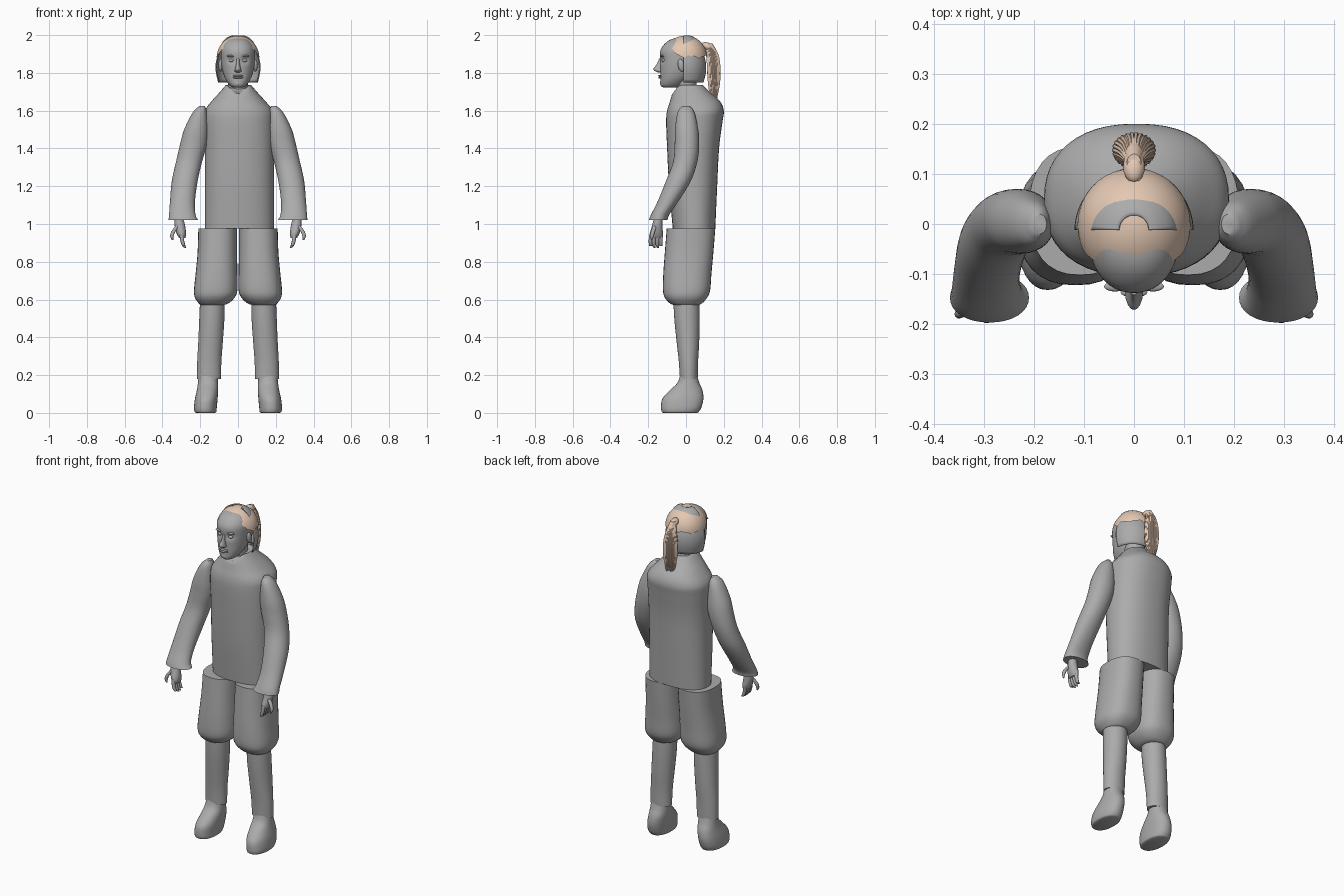
import bpy, bmesh, math, random
from mathutils import Vector, Matrix

random.seed(4)
old = bpy.data.objects.get("Cube")
if old:
    bpy.data.objects.remove(old, do_unlink=True)


def material(name, rgb):
    m = bpy.data.materials.new(name)
    m.use_nodes = True
    m.diffuse_color = (*rgb, 1)
    bsdf = m.node_tree.nodes["Principled BSDF"]
    bsdf.inputs["Base Color"].default_value = (*rgb, 1)
    bsdf.inputs["Roughness"].default_value = 0.7
    return m


GREY = material("plain grey", (0.41, 0.41, 0.41))
TAN = material("pale tan", (0.78, 0.58, 0.45))


def finish(name, bm, mat, angle=50):
    bmesh.ops.recalc_face_normals(bm, faces=bm.faces)
    me = bpy.data.meshes.new(name)
    bm.to_mesh(me)
    bm.free()
    me.materials.append(mat)
    me.shade_smooth()
    me.set_sharp_from_angle(angle=math.radians(angle))
    ob = bpy.data.objects.new(name, me)
    bpy.context.collection.objects.link(ob)
    return ob


def skin(bm, rows, closed=True, caps=True):
    """Join rows of points with quads."""
    grid = [[bm.verts.new(p) for p in row] for row in rows]
    n = len(grid[0])
    for a, b in zip(grid, grid[1:]):
        for i in range(n if closed else n - 1):
            j = (i + 1) % n
            bm.faces.new((a[i], a[j], b[j], b[i]))
    if caps:
        bm.faces.new(grid[0])
        bm.faces.new(grid[-1])


def smooth_path(keys, steps):
    """Catmull-Rom samples through the key tuples."""
    k = [Vector(p) for p in keys]
    k = [2 * k[0] - k[1]] + k + [2 * k[-1] - k[-2]]
    out = []
    for a, b, c, d in zip(k, k[1:], k[2:], k[3:]):
        for s in range(steps):
            t = s / steps
            out.append(b + (c - a) * t / 2 + (2 * a - 5 * b + 4 * c - d) * t * t / 2
                       + (3 * b - a - 3 * c + d) * t ** 3 / 2)
    return out + [k[-2]]


def ring(cx, cy, z, rx, ry, seg, power):
    pts = []
    for i in range(seg):
        a = math.tau * i / seg
        c, s = math.cos(a), math.sin(a)
        pts.append(Vector((cx + rx * math.copysign(abs(c) ** (2 / power), c),
                           cy + ry * math.copysign(abs(s) ** (2 / power), s), z)))
    return pts


def loft(name, tubes, mat=GREY, side=1, seg=32, steps=4, power=2.0, shape=None):
    """Each tube is a list of sections: z, left, right, front, back."""
    bm = bmesh.new()
    for keys in tubes:
        rows = []
        for z, x0, x1, y0, y1 in smooth_path([Vector(k) for k in keys], steps):
            rx, ry = max((x1 - x0) / 2, 0.001), max((y1 - y0) / 2, 0.001)
            rows.append(ring(side * (x0 + x1) / 2, (y0 + y1) / 2, z, rx, ry, seg, power))
        skin(bm, rows)
    if shape:
        for v in bm.verts:
            shape(v.co)
    return finish(name, bm, mat)


def strand(points):
    """Sections for a round tapering strand: x, y, z, radius."""
    return [(z, x - r, x + r, y - r, y + r) for x, y, z, r in points]


def blob(name, centre, size, mat=GREY, tilt=0):
    bm = bmesh.new()
    bmesh.ops.create_uvsphere(bm, u_segments=16, v_segments=10, radius=1)
    bm.transform(Matrix.Translation(centre) @ Matrix.Rotation(tilt, 4, 'X')
                 @ Matrix.Diagonal((*size, 1)))
    return finish(name, bm, mat)


# Tunic with a V-shaped neckline
def neckline(co):
    if co.y < 0 and co.z > 1.69:
        co.z -= 0.045 * max(0, 1 - abs(co.x) / 0.06) * (co.z - 1.69) / 0.04


loft("tunic", [[(.975, -.175, .19, -.07, .155), (1.2, -.175, .19, -.09, .165),
                (1.4, -.175, .19, -.1, .175), (1.54, -.18, .19, -.105, .193),
                (1.6, -.175, .185, -.1, .2), (1.65, -.14, .145, -.085, .18),
                (1.7, -.095, .1, -.07, .125), (1.735, -.065, .07, -.06, .09)]],
     seg=48, power=2.3, shape=neckline)
loft("neck", [[(1.6, -.06, .06, -.05, .06), (1.7, -.052, .052, -.05, .055),
               (1.8, -.055, .055, -.06, .06)]])

for side, label in ((1, "left"), (-1, "right")):
    # Sleeve
    loft(label + "_sleeve", [[
        (1.625, .175, .205, -.02, .02), (1.59, .165, .24, -.045, .045),
        (1.5, .158, .285, -.058, .065), (1.42, .165, .307, -.06, .07),
        (1.33, .19, .328, -.068, .06), (1.23, .213, .35, -.105, .027),
        (1.12, .228, .36, -.15, -.04), (1.05, .225, .365, -.185, -.088),
        (1.02, .21, .368, -.197, -.098)]], side=side, power=2.1)
    # Hand: palm, four fingers and a thumb
    loft(label + "_palm", [[
        (1.03, .29, .335, -.17, -.125), (.99, .28, .335, -.18, -.125),
        (.95, .275, .325, -.192, -.122), (.925, .278, .312, -.19, -.125)]],
        side=side, seg=16)
    fingers = []
    for i in range(4):
        y, drop = -.184 + .018 * i, .01 * abs(i - 1.5)
        fingers.append(strand([(.3, y, .95, .01), (.296, y - .004, .915, .01),
                               (.287, y - .003, .885, .009), (.278, y, .868 + drop, .004)]))
    fingers.append(strand([(.32, -.165, .99, .012), (.342, -.175, .96, .011),
                           (.35, -.18, .935, .009), (.346, -.182, .915, .004)]))
    loft(label + "_fingers", fingers, side=side, seg=10, steps=3)
    # Baggy breeches leg
    loft(label + "_breeches", [[
        (.975, .005, .21, -.102, .155), (.85, .005, .214, -.112, .145),
        (.74, .003, .224, -.12, .135), (.65, .003, .233, -.122, .128),
        (.61, .018, .228, -.112, .112), (.58, .05, .208, -.085, .085),
        (.57, .08, .195, -.06, .065)]], side=side, power=2.4)
    # Lower leg
    loft(label + "_lower_leg", [[
        (.62, .07, .2, -.068, .07), (.5, .072, .205, -.062, .072),
        (.38, .08, .21, -.05, .07), (.27, .088, .216, -.038, .064),
        (.18, .09, .217, -.032, .062)]], side=side)
    # Boot
    loft(label + "_boot", [[
        (.21, .108, .208, -.028, .056), (.16, .106, .212, -.045, .07),
        (.12, .105, .218, -.085, .087), (.075, .108, .228, -.125, .092),
        (.03, .112, .233, -.132, .082), (.006, .115, .23, -.128, .068),
        (0, .122, .222, -.12, .06)]], side=side, power=2.2)


# Head, with the eye sockets pressed in
def sockets(co):
    if co.y < -.08:
        d = ((abs(co.x) - .035) / .022) ** 2 + ((co.z - 1.868) / .018) ** 2
        co.y += .012 * math.exp(-d)


loft("head", [[(1.722, -.025, .025, -.12, -.05), (1.735, -.045, .045, -.135, -.02),
               (1.77, -.068, .068, -.136, .02), (1.82, -.084, .084, -.136, .07),
               (1.87, -.09, .09, -.138, .09), (1.92, -.09, .09, -.135, .095),
               (1.955, -.076, .076, -.112, .08), (1.978, -.05, .05, -.078, .055),
               (1.988, -.012, .012, -.03, .02)]], seg=48, steps=5, power=2.15, shape=sockets)
loft("nose", [[(1.875, -.008, .008, -.142, -.11), (1.845, -.01, .01, -.156, -.11),
               (1.822, -.015, .015, -.172, -.11), (1.81, -.018, .018, -.164, -.11),
               (1.802, -.01, .01, -.148, -.11)]], seg=16)
for name, z, h in (("upper_lip", 1.785, .005), ("lower_lip", 1.775, .006)):
    blob(name, (0, -.136, z), (.027, .011, h))
blob("chin", (0, -.122, 1.745), (.024, .016, .018))
for side, label in ((1, "left"), (-1, "right")):
    blob(label + "_eye", (side * .035, -.118, 1.866), (.014, .012, .009))
    blob(label + "_brow", (side * .038, -.125, 1.889), (.022, .01, .006))
    blob(label + "_ear", (side * .092, -.025, 1.84), (.012, .018, .034), tilt=.2)

# Half shell covering the back of the head, open at the crown
profile = [(.105, 1.75), (.117, 1.8), (.118, 1.85), (.106, 1.9), (.09, 1.945),
           (.075, 1.973), (.05, 1.992), (.03, 1.998)]
bm = bmesh.new()
skin(bm, [[(r * math.cos(math.pi * i / 32), -.012 + r * math.sin(math.pi * i / 32), z)
           for i in range(33)] for r, z in smooth_path(profile, 3)], closed=False, caps=False)
shell = finish("back_hair_shell", bm, GREY)
thick = shell.modifiers.new("thickness", 'SOLIDIFY')
thick.thickness = 0.006

# Hair cap with a wavy rim, higher over the forehead
bm = bmesh.new()
rows = []
for k in range(13):
    row = []
    for i in range(64):
        a = math.tau * i / 64
        c, s = math.cos(a), math.sin(a)
        rim = .005 + .07 * max(0, -s) ** 1.5 + .006 * math.sin(7 * a) + .003 * math.sin(17 * a)
        low = math.asin(rim / .117)
        t = low + (math.pi / 2 - .02 - low) * k / 12
        depth = .128 if s < 0 else .112
        row.append((.113 * c * math.cos(t), depth * s * math.cos(t), 1.88 + .117 * math.sin(t)))
    rows.append(row)
skin(bm, rows, caps=False)
bm.faces.new(bm.verts[:][-64:] if bm.verts.ensure_lookup_table() is None else [])
finish("hair_cap", bm, TAN, 80)

# Ponytail: tie, core and loose strands
blob("ponytail_root", (0, .115, 1.94), (.022, .035, .02), TAN, -.4)
loft("ponytail_core", [[(1.955, -.014, .014, .105, .14), (1.91, -.022, .022, .108, .165),
                        (1.84, -.034, .034, .115, .174), (1.75, -.034, .034, .122, .17),
                        (1.68, -.022, .022, .132, .162), (1.63, -.004, .004, .142, .15)]],
     TAN, seg=20)
strands = []
for i in range(26):
    a = math.tau * i / 26
    c, s = math.cos(a), math.sin(a)
    end = random.uniform(1.62, 1.69)
    strands.append(strand([
        (.012 * c, .122 + .012 * s, 1.95, .003), (.024 * c, .14 + .027 * s, 1.9, .005),
        (.038 * c, .147 + .031 * s, 1.82, .006), (.034 * c, .148 + .026 * s, 1.73, .005),
        (.016 * c, .148 + .014 * s, end, .001)]))
loft("ponytail_strands", strands, TAN, seg=6, steps=3)
